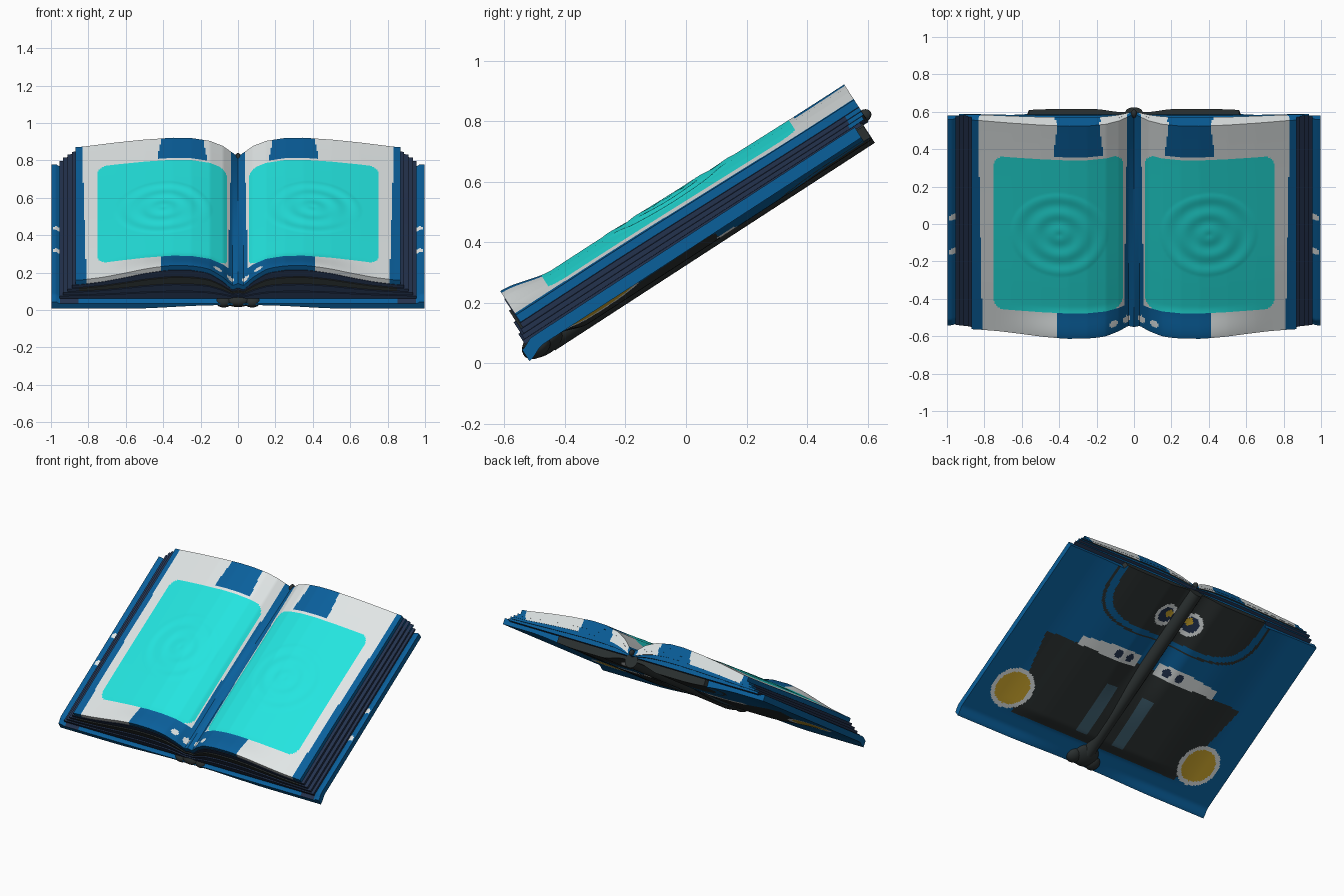
import bpy, math
from math import hypot, sin, cos

if "Cube" in bpy.data.objects:
    bpy.data.objects.remove(bpy.data.objects["Cube"])

TILT = math.radians(33)


def material(name, r, g, b):
    m = bpy.data.materials.new(name)
    m.diffuse_color = (r, g, b, 1)
    m.use_nodes = True
    m.node_tree.nodes["Principled BSDF"].inputs["Base Color"].default_value = m.diffuse_color
    return m


MATS = [material("white", .75, .79, .79), material("cyan", .017, .78, .74),
        material("blue", .003, .115, .33), material("navy", .017, .032, .075),
        material("charcoal", .024, .03, .03), material("yellow", .62, .39, .027),
        material("slate", .05, .115, .16)]
WHITE, CYAN, BLUE, NAVY, CHARCOAL, YELLOW, SLATE = range(7)


def finish(ob, angle=40):
    """Tilt the part with the whole book and smooth it."""
    ob.rotation_euler.x = TILT
    bpy.ops.object.select_all(action='DESELECT')
    ob.select_set(True)
    bpy.context.view_layer.objects.active = ob
    bpy.ops.object.shade_smooth_by_angle(angle=math.radians(angle))


def slab(name, xmax, nx, nv, v0, v1, top, bottom, rule):
    """Symmetric curved sheet in book space: x across, v up the page, n thickness."""
    verts, faces, idx = [], [], []
    for height in (top, bottom):
        for i in range(nx + 1):
            x = xmax * (2 * i / nx - 1)
            end = v1(abs(x))
            for j in range(nv + 1):
                v = v0 + (end - v0) * j / nv
                verts.append((x, v, height(abs(x), v)))
    off = (nx + 1) * (nv + 1)

    def k(i, j, side=0):
        return i * (nv + 1) + j + side * off

    def add(face, side):
        faces.append(face)
        c = [sum(verts[p][a] for p in face) / 4 for a in (0, 1)]
        idx.append(rule(abs(c[0]), c[1], side))

    for i in range(nx):
        for j in range(nv):
            q = [k(i, j), k(i + 1, j), k(i + 1, j + 1), k(i, j + 1)]
            add(q, 'top')
            add([p + off for p in reversed(q)], 'back')
        add([k(i, 0), k(i, 0, 1), k(i + 1, 0, 1), k(i + 1, 0)], 'wall')
        add([k(i, nv), k(i + 1, nv), k(i + 1, nv, 1), k(i, nv, 1)], 'wall')
    for j in range(nv):
        add([k(0, j), k(0, j + 1), k(0, j + 1, 1), k(0, j, 1)], 'wall')
        add([k(nx, j), k(nx, j, 1), k(nx, j + 1, 1), k(nx, j + 1)], 'wall')
    me = bpy.data.meshes.new(name)
    me.from_pydata(verts, [], faces)
    for m in MATS:
        me.materials.append(m)
    me.polygons.foreach_set("material_index", idx)
    ob = bpy.data.objects.new(name, me)
    bpy.context.collection.objects.link(ob)
    finish(ob)


def smooth(t):
    t = max(0, min(1, t))
    return t * t * (3 - 2 * t)


# Page surface: deep gutter, rounded crest, falling to the fore-edge
CREST = [(.03, .405), (.08, .447), (.15, .48), (.25, .498), (.35, .5),
         (.5, .488), (.65, .47), (.83, .443), (1, .428)]


def page_top(x, v):
    pts = [(0, .42 - .04 * (v + .385) / 1.32)] + CREST
    for (a, p), (b, q) in zip(pts, pts[1:]):
        if x <= b:
            n = p + (q - p) * (x - a) / (b - a)
            break
    lift = .034 * smooth((-.2 - v) / .185) * smooth(x / .2) * smooth((.75 - x) / .4)
    sink = .012 * smooth((v + .1) / 1.0)
    r = hypot(x - .4, v - .25)
    ripple = .002 * sin(r * 60) if r < .26 else 0
    return n + lift - sink + ripple


def page_colour(x, v, side):
    t = (v + .385) / 1.325
    if any(hypot(x - cx, v - cv) < .021 for cx, cv in ((.11, -.328), (.04, -.335))):
        return WHITE
    if x < .055 - .02 * t or x > .81 + .025 * t:
        return BLUE
    # rounded screen
    dx, dv = max(0, abs(x - .405) - .285), max(0, abs(v - .24) - .425)
    if hypot(dx, dv) < .06 and x > .06:
        return CYAN
    if v < -.245 and x < .41:
        return BLUE
    if v > .745:
        s = (v - .745) / .2 * .02
        if .165 + s < x < .43 - s:
            return BLUE
    return WHITE


slab("open_pages", .868, 240, 140, -.385, lambda x: .94, page_top,
     lambda x, v: page_top(x, v) - .028, page_colour)

# Stepped page blocks under the open pages
BASE = .342
for i, (xm, col) in enumerate([(.955, NAVY), (.935, NAVY), (.912, CHARCOAL), (.888, NAVY)]):
    def level(f):
        return lambda x, v: BASE + (page_top(x, v) - .028 - BASE) * f

    def block_colour(x, v, side, i=i, col=col):
        if side == 'wall' and v > .9:
            return page_colour(x, v, side) if i > 1 else BLUE
        return NAVY if x > .84 else col
    slab("page_block_%d" % (i + 1), xm, 60, 24, -.412 + .008 * i,
         lambda x, i=i: (.915, .932, .939, .94)[i], level((i + 1) / 4), level(i / 4),
         block_colour)


# Cover with the painted car front on its back
def cover_top(x, v):
    rim = .012 * smooth((x - .955) / .02)
    return .338 + rim - .018 * smooth((-.38 - v) / .05)


def cover_back(x, v):
    dip = .025 * smooth((.8 - x) / .4) * smooth((v + .3) / .1)
    hinge = .03 * smooth((.22 - x) / .16) * smooth((v + .1) / .5)
    return .31 - dip + hinge - .022 * smooth((-.36 - v) / .07) * smooth((x - .1) / .5)


def cover_colour(x, v, side):
    dv = min(abs(v - .05), abs(v - .268))
    if side == 'top' and hypot(x - .968, dv) < .021:
        return WHITE
    if side == 'top':
        return NAVY if .85 < x < .95 else BLUE
    if side == 'wall':
        return CHARCOAL if x < .57 and v > .85 else BLUE
    # headlights
    r = hypot(x - .755, v + .13)
    if r < .145:
        return YELLOW if r < .116 else WHITE
    # eyes in the windscreen
    r = hypot(x - .1, v - .71)
    if r < .08:
        if hypot(x - .08, v - .725) < .026:
            return YELLOW
        return WHITE if r > .056 else NAVY
    # windscreen with its frame line
    f = (x / .62) ** 4 + max(0, (.93 - v) / .41) ** 4
    if f < 1:
        return BLUE if .62 < f < .87 else CHARCOAL
    # white vents with two holes
    mid = .36 - .17 * (x - .25) ** 2
    half = .045 - .012 * smooth((x - .3) / .2)
    if .07 < x < .54 and abs(v - mid) < half:
        holes = min(hypot(x - .245, v - mid), hypot(x - .15, v - mid))
        return NAVY if holes < .03 else WHITE
    # slate bars on the dark grille
    if .1 < x < .19 and -.22 < v < .15:
        return SLATE
    if -.28 < v < .3 + .04 * (1 - x) and x < .66 + .12 * (v + .28) / .57:
        return CHARCOAL
    return BLUE


slab("cover", .997, 220, 140, -.43, lambda x: .918 if x < .57 else .892,
     cover_top, cover_back, cover_colour)


def place(ob, name, loc, scale=(1, 1, 1)):
    """Put a primitive at book-space coordinates."""
    ob.name = name
    ob.scale = scale
    x, v, n = loc
    ob.location = (x, v * cos(TILT) - n * sin(TILT), v * sin(TILT) + n * cos(TILT))
    ob.data.materials.append(MATS[CHARCOAL])
    finish(ob)


def ball(name, loc, scale):
    bpy.ops.mesh.primitive_uv_sphere_add(segments=24, ring_count=14, radius=1)
    place(bpy.context.object, name, loc, scale)


# Spine ridge: cylinder along v
bpy.ops.mesh.primitive_cylinder_add(vertices=20, radius=.046, depth=1.26)
spine = bpy.context.object
for p in spine.data.vertices:
    x, y, z = p.co
    p.co = (x, -z, y)
place(spine, "spine_ridge", (0, .29, .317))

# Spine foot, its side lobes and the small knob at the head
ball("spine_foot", (0, -.355, .318), (.09, .08, .045))
for s in (-1, 1):
    ball("spine_lobe", (s * .075, -.385, .313), (.05, .05, .034))
ball("spine_knob", (0, .94, .365), (.016, .024, .02))
